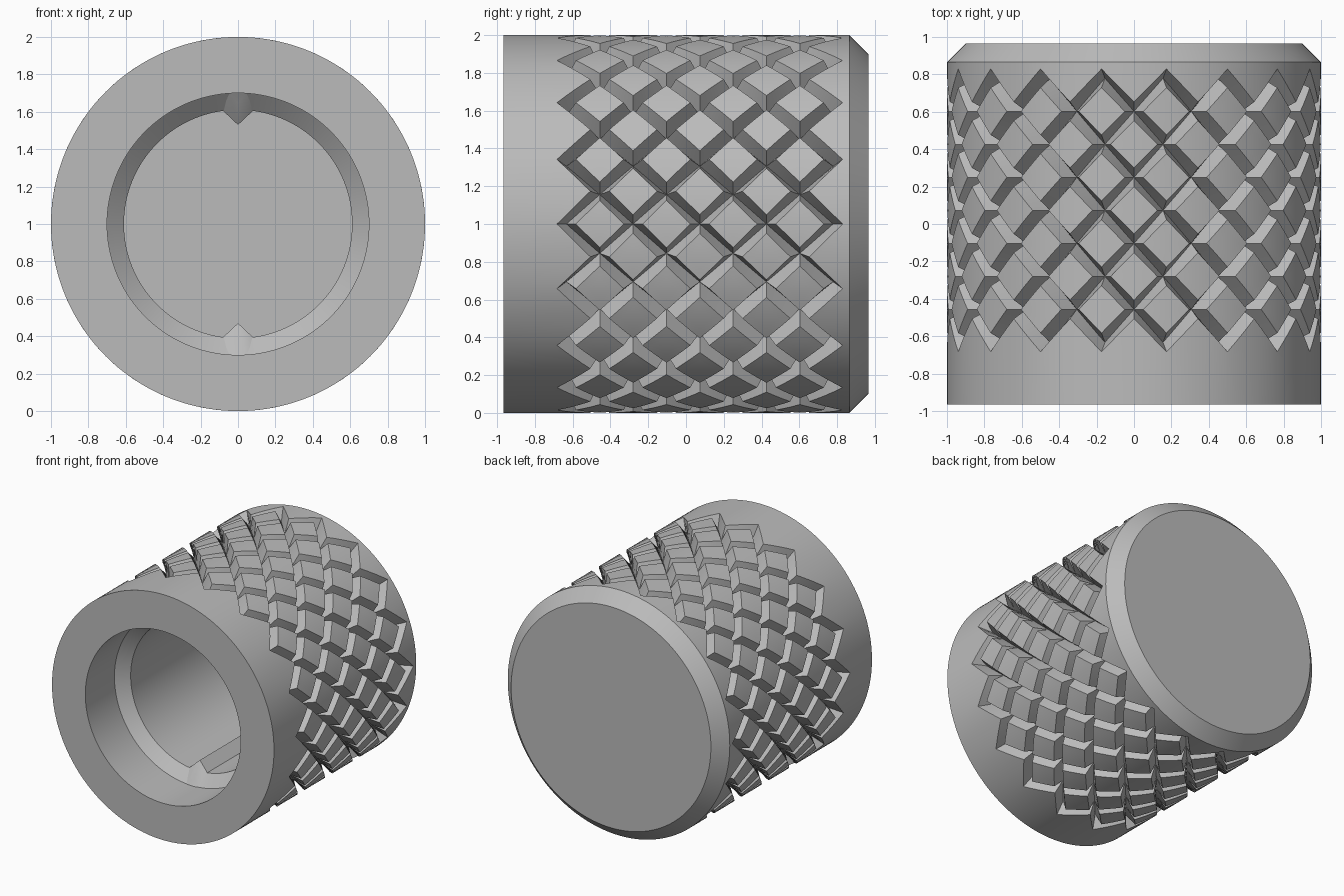
import bpy, bmesh, math
from mathutils import Vector

cube = bpy.data.objects.get("Cube")
if cube:
    bpy.data.objects.remove(cube)

# One plain grey material
grey = bpy.data.materials.new("plain_grey")
grey.use_nodes = True
colour = (0.5, 0.5, 0.5, 1)
grey.diffuse_color = colour
grey.node_tree.nodes["Principled BSDF"].inputs["Base Color"].default_value = colour

STEPS = 4                      # segments along one diamond edge
HALF = math.radians(10)        # half diamond pitch around the axis
PITCH = 0.1765                 # half diamond pitch along the axis
COLUMNS = 36 * STEPS
MID_Y = 0.073                  # middle of the knurled band
GROOVE = 0.05                  # half width of a groove, along the axis
DEPTH = 0.105
END = 0.965


def point(angle, y, r):
    return Vector((r * math.cos(angle), y, 1 + r * math.sin(angle)))


def finish(bm, name):
    bmesh.ops.remove_doubles(bm, verts=bm.verts, dist=0.0005)
    bmesh.ops.recalc_face_normals(bm, faces=bm.faces)
    mesh = bpy.data.meshes.new(name)
    bm.to_mesh(mesh)
    bm.free()
    mesh.materials.append(grey)
    obj = bpy.data.objects.new(name, mesh)
    bpy.context.collection.objects.link(obj)
    bpy.ops.object.select_all(action='DESELECT')
    obj.select_set(True)
    bpy.context.view_layer.objects.active = obj
    bpy.ops.object.shade_smooth_by_angle(angle=math.radians(25))
    return obj


bm = bmesh.new()


def ring(r, y):
    """Ring of vertices; y is a number or a function of the column."""
    return [bm.verts.new(point(j * HALF / STEPS, y(j) if callable(y) else y, r))
            for j in range(COLUMNS)]


def bridge(a, b, closed=True):
    for j in range(len(a) if closed else len(a) - 1):
        k = (j + 1) % len(a)
        bm.faces.new((a[j], a[k], b[k], b[j]))


def zigzag(side, offset):
    """Pointed border of the knurled band."""
    def y(j):
        inward = 1 - abs((j / STEPS) % 2 - 1)
        return MID_Y + side * (PITCH * (4 - inward) + offset)
    return y


# Front shell: blind bore, bevelled step, front rim, smooth collar, outer groove wall
front = [ring(0.61, 0.72), ring(0.61, -0.51), ring(0.70, -0.59), ring(0.70, -END),
         ring(1, -END), ring(1, zigzag(-1, GROOVE)), ring(1 - DEPTH, zigzag(-1, 0))]
# Back shell: groove wall, smooth collar, chamfer
back = [ring(1 - DEPTH, zigzag(1, 0)), ring(1, zigzag(1, GROOVE)),
        ring(1, END - 0.1), ring(0.9, END)]
for shell in (front, back):
    for a, b in zip(shell, shell[1:]):
        bridge(a, b)
bm.faces.new(front[0])
bm.faces.new(back[-1])

# Knurl: raised diamonds separated by V grooves
INNER = 1 - GROOVE / PITCH


def diamond(angle, y):
    def vert(u, v, scale, r):
        return bm.verts.new(point(angle + HALF * scale * (u + v) / 2,
                                  y + PITCH * scale * (u - v) / 2, r))
    ticks = [2 * i / STEPS - 1 for i in range(STEPS + 1)]
    rows = [[vert(u, v, INNER, 1) for v in ticks] for u in ticks]
    for a, b in zip(rows, rows[1:]):
        bridge(a, b, False)
    for s in (-1, 1):
        for edge in ([(s, t) for t in ticks], [(t, s) for t in ticks]):
            bridge([vert(u, v, INNER, 1) for u, v in edge],
                   [vert(u, v, 1, 1 - DEPTH) for u, v in edge], False)


for column in range(36):
    for k in ((-2, 0, 2) if column % 2 else (-3, -1, 1, 3)):
        diamond(column * HALF, MID_Y + k * PITCH)
finish(bm, "knurled_cap")


# Pointed keys along the top and bottom of the bore
def key(name, side):
    bm = bmesh.new()

    def v(x, y, r):
        return bm.verts.new((x, y, 1 + side * r))
    apex, apex_end = v(0, -0.49, 0.53), v(0, 0.72, 0.53)
    nose, root = v(0, -0.56, 0.645), v(0, -0.55, 0.72)
    root_end = v(0, 0.72, 0.66)
    tips, sides, ends = [], [], []
    for s in (-1, 1):
        tips.append(v(s * 0.045, -0.595, 0.70))
        sides.append(v(s * 0.085, -0.51, 0.61))
        ends.append(v(s * 0.085, 0.72, 0.61))
    bm.faces.new((tips[0], tips[1], nose))
    bm.faces.new((tips[0], tips[1], root))
    bm.faces.new((apex_end, ends[0], root_end, ends[1]))
    for tip, flank, end in zip(tips, sides, ends):
        bm.faces.new((tip, nose, apex))
        bm.faces.new((tip, apex, flank))
        bm.faces.new((flank, apex, apex_end, end))
        bm.faces.new((tip, flank, root))
        bm.faces.new((flank, end, root_end, root))
    finish(bm, name)


key("upper_key", 1)
key("lower_key", -1)
